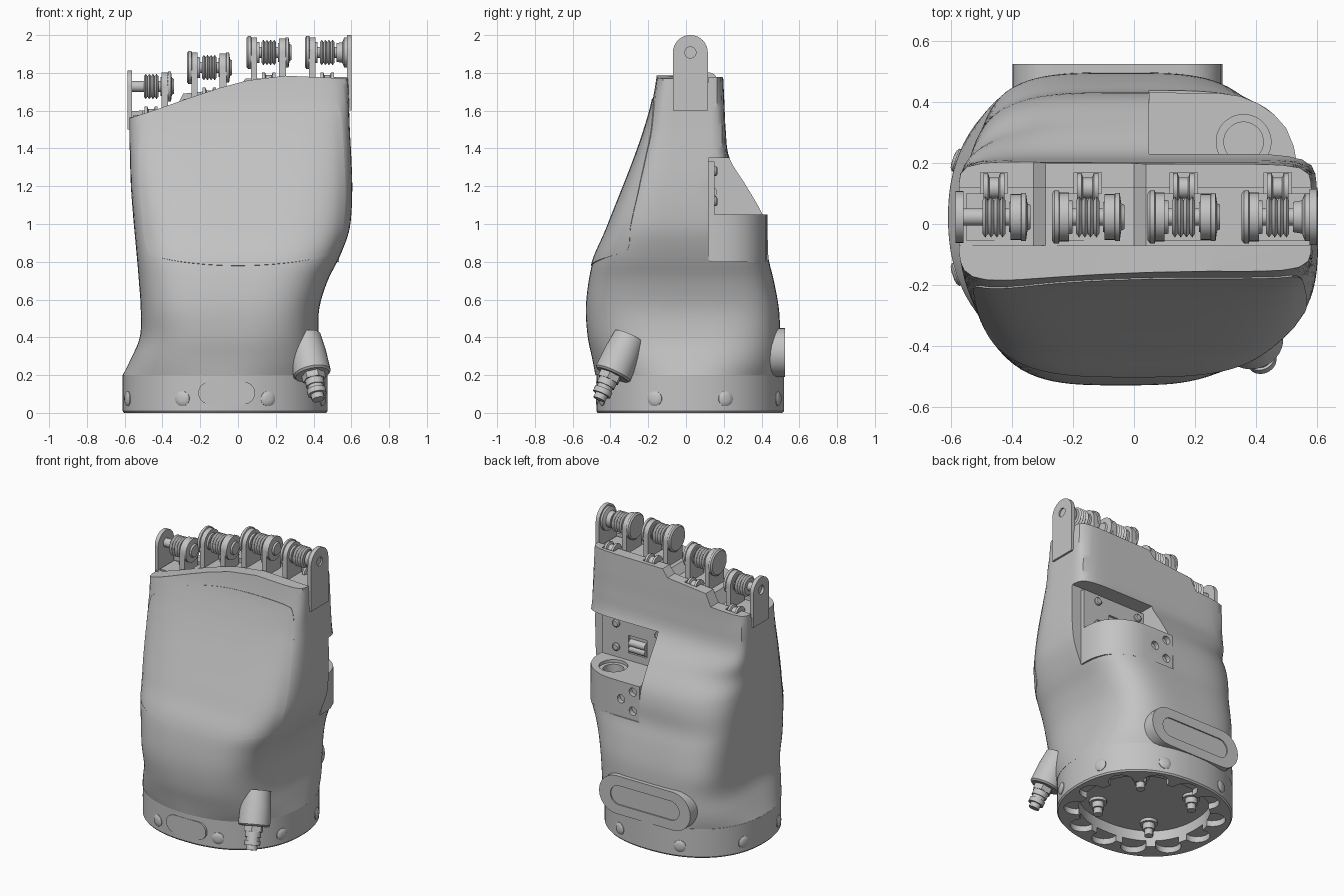
import bpy, bmesh, math
from mathutils import Vector

if "Cube" in bpy.data.objects:
    bpy.data.objects.remove(bpy.data.objects["Cube"], do_unlink=True)

grey = bpy.data.materials.new("light_grey")
grey.use_nodes = True
grey.diffuse_color = (0.55, 0.55, 0.55, 1)
grey.node_tree.nodes["Principled BSDF"].inputs["Base Color"].default_value = (0.55, 0.55, 0.55, 1)
parts = []


def make(name, verts, faces, closed=True):
    me = bpy.data.meshes.new(name)
    me.from_pydata([tuple(v) for v in verts], [], faces)
    if closed:
        bm = bmesh.new()
        bm.from_mesh(me)
        bmesh.ops.recalc_face_normals(bm, faces=bm.faces)
        bm.to_mesh(me)
        bm.free()
    me.materials.append(grey)
    ob = bpy.data.objects.new(name, me)
    bpy.context.collection.objects.link(ob)
    parts.append(ob)
    return ob


def loft(name, rings):
    n = len(rings[0])
    verts = [p for r in rings for p in r]
    faces = [(k * n + i, k * n + (i + 1) % n, (k + 1) * n + (i + 1) % n, (k + 1) * n + i)
             for k in range(len(rings) - 1) for i in range(n)]
    faces += [tuple(range(n))[::-1], tuple(range(len(verts) - n, len(verts)))]
    return make(name, verts, faces)


def lathe(name, profile, at, axis=(0, 0, 1), n=24):
    """Turned solid; profile is (distance along axis, radius)."""
    q = Vector(axis).to_track_quat('Z', 'Y')
    ang = [math.tau * (i + 0.5) / n for i in range(n)]
    return loft(name, [[Vector(at) + q @ Vector((r * math.cos(a), r * math.sin(a), t))
                        for a in ang] for t, r in profile])


def prism(name, pts, axis, lo, hi):
    """Outline extruded along an axis."""
    put = {'x': lambda p, d: (d, p[0], p[1]), 'y': lambda p, d: (p[0], d, p[1]),
           'z': lambda p, d: (p[0], p[1], d)}[axis]
    return loft(name, [[put(p, d) for p in pts] for d in (lo, hi)])


def box(name, x0, x1, y0, y1, z0, z1):
    return prism(name, [(x0, y0), (x1, y0), (x1, y1), (x0, y1)], 'z', z0, z1)


def pill(cx, cz, half, r, n=12):
    arc = lambda c, s: [(c + r * math.cos(s + math.pi * i / n), cz + r * math.sin(s + math.pi * i / n))
                        for i in range(n + 1)]
    return arc(cx + half - r, -math.pi / 2) + arc(cx - half + r, math.pi / 2)


def oval(cx, cy, a, front, back, nf, nb, z, n=96):
    """Squared oval ring with separate front and back halves."""
    pts = []
    for i in range(n):
        c, s = math.cos(math.tau * i / n), math.sin(math.tau * i / n)
        half, e = (back, nb) if s > 0 else (front, nf)
        r = (abs(c / a)**e + abs(s / half)**e)**(-1 / e)
        pts.append(Vector((cx + r * c, cy + r * s, z)))
    return pts


def apply(ob, m):
    bpy.context.view_layer.objects.active = ob
    bpy.ops.object.modifier_apply(modifier=m.name)


def cut(ob, cutter):
    m = ob.modifiers.new("cut", 'BOOLEAN')
    m.operation, m.solver, m.object = 'DIFFERENCE', 'EXACT', cutter
    apply(ob, m)
    parts.remove(cutter)
    bpy.data.objects.remove(cutter, do_unlink=True)


def spline(rows, z):
    """Smooth interpolation of table rows keyed by their first value."""
    i = max(0, min(len(rows) - 2, sum(r[0] <= z for r in rows) - 1))
    a, b = rows[i], rows[i + 1]
    p, q = rows[max(i - 1, 0)], rows[min(i + 2, len(rows) - 1)]
    h = b[0] - a[0]
    t = (z - a[0]) / h
    out = []
    for j in range(1, len(a)):
        m0 = (b[j] - p[j]) / (b[0] - p[0]) * h
        m1 = (q[j] - a[j]) / (q[0] - a[0]) * h
        out.append(a[j] * (2 * t**3 - 3 * t**2 + 1) + m0 * (t**3 - 2 * t**2 + t)
                   + b[j] * (3 * t**2 - 2 * t**3) + m1 * (t**3 - t**2))
    return out


# Palm: height, left x, right x, front y, back y, squareness of front and back
SECTIONS = [
    (0.2, -0.61, 0.475, -0.48, 0.515, 2.25, 2.25), (0.28, -0.57, 0.455, -0.495, 0.508, 2.6, 2.8),
    (0.4, -0.52, 0.43, -0.52, 0.5, 3, 3.5), (0.55, -0.515, 0.43, -0.53, 0.492, 3.4, 4),
    (0.7, -0.525, 0.475, -0.515, 0.465, 3.6, 4), (0.82, -0.535, 0.535, -0.487, 0.437, 3.9, 4),
    (0.95, -0.547, 0.585, -0.43, 0.43, 4.2, 3.7), (1.05, -0.556, 0.6, -0.39, 0.405, 4.4, 3.5),
    (1.2, -0.567, 0.605, -0.33, 0.32, 4.7, 3.8), (1.35, -0.572, 0.6, -0.272, 0.23, 5.2, 8),
    (1.5, -0.575, 0.592, -0.22, 0.21, 6, 10), (1.65, -0.575, 0.587, -0.178, 0.203, 8, 10),
    (1.85, -0.575, 0.58, -0.145, 0.193, 9, 10)]
YC = 0.02


def ring(z):
    xl, xr, yf, yb, nf, nb = spline(SECTIONS, z)
    return oval((xl + xr) / 2, YC, (xr - xl) / 2, YC - yf, yb - YC, nf, nb, z, 128)


def front_y(x, z):
    xl, xr, yf, yb, nf, nb = spline(SECTIONS, z)
    u = min(0.995, abs((x - (xl + xr) / 2) / ((xr - xl) / 2)))
    return YC - (YC - yf) * (1 - u**nf)**(1 / nf)


palm = loft("palm_shell", [ring(0.2 + 1.65 * k / 55) for k in range(56)])

# Sloping front top edge, stepped back top edge and the slot for the knuckles
TOP = [(-0.7, 1.53), (-0.575, 1.56), (-0.45, 1.6), (-0.25, 1.67), (-0.1, 1.72), (0.05, 1.76),
       (0.25, 1.785), (0.7, 1.765)]
cut(palm, prism("top_cutter", TOP + [(0.7, 2), (-0.7, 2)], 'y', -0.6, -0.07))
STEPS = [(-0.7, 1.59), (-0.33, 1.61), (-0.29, 1.69), (0, 1.72), (0.04, 1.77), (0.7, 1.78)]
cut(palm, prism("step_cutter", STEPS + [(0.7, 2.2), (-0.7, 2.2)], 'y', -0.07, 0.6))
cut(palm, prism("slot_cutter", [(x, z - 0.03) for x, z in STEPS] + [(0.7, 2.2), (-0.7, 2.2)], 'y', -0.07, 0.12))

# Thumb recess with its mounting plate
cut(palm, box("recess_cutter", 0.05, 0.9, 0.12, 0.9, 0.81, 1.35))
plate = box("thumb_plate", 0.05, 0.53, 0.11, 0.15, 0.81, 1.33)
cut(plate, box("window_cutter", 0.19, 0.33, 0.135, 0.3, 1.1, 1.22))
for z in (1.13, 1.17):
    lathe("window_pulley", [(0.2, 0.025), (0.32, 0.025)], (0, 0.14, z), (1, 0, 0), 12)
for x, z in ((0.1, 1.28), (0.42, 1.28), (0.1, 1.12), (0.42, 1.12)):
    lathe("plate_screw", [(0, 0.026), (0.012, 0.026), (0.018, 0.018)], (x, 0.148, z), (0, 1, 0), 12)

# Thumb mounting block
block = prism("thumb_block", [(0.05, 0.13), (0.05, 0.432), (0.28, 0.43), (0.35, 0.42), (0.41, 0.395),
                              (0.46, 0.36), (0.5, 0.315), (0.525, 0.255), (0.535, 0.2), (0.535, 0.13)],
              'z', 0.8, 1.05)
cut(block, lathe("bore_cutter", [(0.9, 0.065), (1.03, 0.065), (1.03, 0.09), (1.2, 0.09)],
                 (0.36, 0.27, 0), n=32))
for x, z in ((0.1, 1.0), (0.1, 0.87), (0.19, 0.93)):
    cut(block, lathe("hole_cutter", [(0.4, 0.028), (0.5, 0.028)], (x, 0, z), (0, 1, 0), 16))

# Front panel laid just over the palm
N = 36
verts = []
TOPLINE = [(-0.6, 1.41), (-0.4, 1.53), (-0.2, 1.61), (0.1, 1.66), (0.6, 1.66)]
EDGES = [(0.7, -0.47, 0.5), (0.85, -0.49, 0.54), (1.1, -0.515, 0.568), (1.4, -0.53, 0.56), (1.7, -0.53, 0.54)]
for j in range(N + 1):
    for i in range(N + 1):
        u, v = 2 * i / N - 1, 2 * j / N - 1
        pull = 1 - 0.045 * abs(u * v)**8
        x = 0.02 + 0.53 * u * pull
        lo, hi = 0.78 + 0.2 * x * x, spline(TOPLINE, x)[0]
        z = (lo + hi) / 2 + (hi - lo) / 2 * v * pull
        left, right = spline(EDGES, z)
        x = left + (right - left) * (u * pull + 1) / 2
        verts.append((x, front_y(x, z) - 0.005, z))
faces = [(j * (N + 1) + i, j * (N + 1) + i + 1, (j + 1) * (N + 1) + i + 1, (j + 1) * (N + 1) + i)
         for j in range(N) for i in range(N)]
panel = make("front_panel", verts, faces, closed=False)
solid = panel.modifiers.new("thickness", 'SOLIDIFY')
solid.thickness, solid.offset = 0.009, -1
apply(panel, solid)

# Wrist collar, hollow and scalloped underneath
CX, CY, RX, RY = -0.068, 0.022, 0.543, 0.497


def collar_ring(z, scale, n=96):
    return oval(CX, CY, RX * scale, RY * scale, RY * scale, 2.25, 2.25, z, n)


collar = loft("wrist_collar", [collar_ring(z, s) for z, s in ((0, 0.985), (0.01, 1), (0.2, 1))])
cut(collar, loft("hollow_cutter", [collar_ring(z, 0.75) for z in (-0.1, 0.11)]))
for p in collar_ring(0, 0.78, 12):
    cut(collar, lathe("scallop_cutter", [(-0.1, 0.08), (0.04, 0.08)], p, n=16))
for k in range(4):
    a = math.tau * (k + 0.5) / 4
    lathe("wrist_pin", [(0.01, 0.028), (0.05, 0.028), (0.05, 0.038), (0.09, 0.038), (0.09, 0.055), (0.13, 0.055)],
          (CX + 0.29 * math.cos(a), CY + 0.29 * math.sin(a), 0), n=16)
spots = collar_ring(0.075, 1, 90)
for k in (5, 16, 29, 40, 50, 61, 74, 85):
    p = spots[k]
    tangent = spots[k + 1] - spots[k - 1]
    lathe("collar_screw", [(-0.03, 0.04), (0.003, 0.04), (0.01, 0.03), (0.013, 0.015)],
          p, (tangent.y, -tangent.x, 0), 16)

# Pill-shaped plates on the wrist
prism("front_badge", pill(-0.06, 0.105, 0.15, 0.06), 'y', -0.477, -0.4)
port = prism("back_port", pill(-0.055, 0.32, 0.345, 0.13), 'y', 0.36, 0.525)
cut(port, prism("port_cutter", pill(-0.055, 0.32, 0.26, 0.065), 'y', 0.517, 0.6))

# Cable connector
axis = (0.07, -0.16, -0.35)
start = (0.355, -0.3, 0.42)
lathe("cable_boss", [(0.02, 0.085), (0.12, 0.096), (0.235, 0.1), (0.245, 0.09)],
      (0.35, -0.29, 0.42), axis, 32)
lathe("connector_nut", [(0.2, 0.062), (0.275, 0.062)], start, axis, 6)
lathe("connector_tip", [(0.2, 0.05), (0.31, 0.05), (0.31, 0.042), (0.33, 0.042), (0.33, 0.05), (0.36, 0.05),
                        (0.36, 0.034), (0.39, 0.034)], start, axis, 20)


def lug(name, x0, x1, z, r, bottom):
    """Upright plate with a round top and a pivot hole."""
    arc = [(0.023 + r * math.cos(math.pi * i / 16), z + r * math.sin(math.pi * i / 16)) for i in range(17)]
    ob = prism(name, arc + [(0.023 - r, bottom), (0.023 + r, bottom)], 'x', x0, x1)
    cut(ob, lathe("pivot_cutter", [(x0 - 0.1, 0.03), (x1 + 0.1, 0.03)], (0, 0.023, z), (1, 0, 0), 16))


# Knuckles: lugs, wound spool, end discs and a guide wheel
COIL = [(-0.038 + 0.0095 * i, 0.068 if i % 2 else 0.055) for i in range(9)]
for x, z, outer in ((0.472, 1.908, 1), (0.163, 1.908, 0), (-0.152, 1.828, 0), (-0.46, 1.728, -1)):
    base = z - 0.22
    if outer >= 0:
        lug("left_lug", x - 0.095, x - 0.062, z, 0.08, base)
        lathe("large_disc", [(-0.118, 0.03), (-0.118, 0.078), (-0.11, 0.088), (-0.095, 0.088), (-0.085, 0.06),
                             (-0.05, 0.055)], (x, 0.023, z), (1, 0, 0))
    if outer <= 0:
        lug("right_lug", x + 0.055, x + 0.09, z, 0.075, base)
    lathe("small_disc", [(0.05, 0.05), (0.08, 0.055), (0.09, 0.08), (0.105, 0.08), (0.11, 0.045), (0.12, 0.04)],
          (x, 0.023, z), (1, 0, 0))
    if outer > 0:
        lug("outer_right_lug", x + 0.104, x + 0.13, z, 0.0925, 1.6)
    if outer < 0:
        lug("outer_left_lug", x - 0.126, x - 0.1, z, 0.085, 1.5)
    lathe("spool_coil", COIL, (x, 0.023, z), (1, 0, 0))
    lathe("spool_pin", [(-0.11, 0.029), (0.118, 0.029)], (x, 0.023, z), (1, 0, 0), 16)
    box("bracket_base", x - 0.092, x + 0.09, -0.055, 0.1, base, z - 0.15)
    cut(palm, box("notch_cutter", x - 0.045, x + 0.045, 0.1, 0.17, z - 0.23, z + 0.2))
    lathe("guide_wheel", [(-0.035, 0.05), (-0.02, 0.05), (-0.015, 0.035), (0.015, 0.035), (0.02, 0.05), (0.035, 0.05)],
          (x, 0.118, z - 0.155), (1, 0, 0), 20)

# Smooth curved surfaces, keeping crisp edges
bpy.ops.object.select_all(action='DESELECT')
for ob in parts:
    ob.select_set(True)
bpy.context.view_layer.objects.active = palm
bpy.ops.object.shade_smooth_by_angle(angle=math.radians(35))
